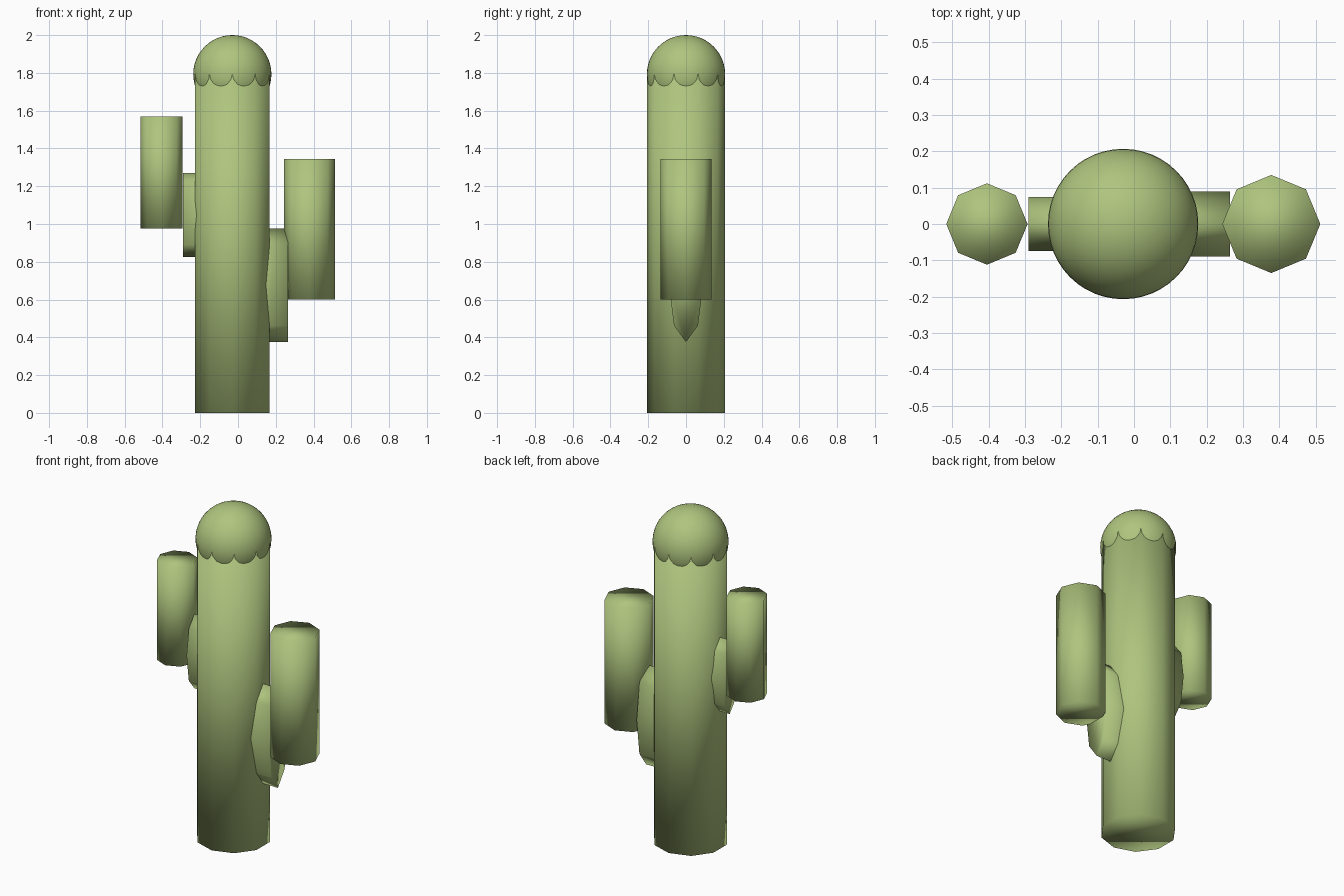
import bpy
import math

if "Cube" in bpy.data.objects:
    bpy.data.objects.remove(bpy.data.objects["Cube"], do_unlink=True)

# Single cactus colour
green = bpy.data.materials.new("cactus_green")
green.use_nodes = True
colour = (0.43, 0.56, 0.21, 1.0)
green.diffuse_color = colour
green.node_tree.nodes["Principled BSDF"].inputs["Base Color"].default_value = colour


def finish(name):
    """Name the active object, apply its scale, colour and smooth it."""
    obj = bpy.context.object
    obj.name = name
    bpy.ops.object.transform_apply(location=False, rotation=True, scale=True)
    obj.data.materials.append(green)
    bpy.ops.object.shade_smooth()
    return obj


def upright(name, x, radius, bottom, top, sides):
    """Vertical prism whose caps share the smoothing of its walls."""
    bpy.ops.mesh.primitive_cylinder_add(
        vertices=sides, radius=radius, depth=top - bottom,
        location=(x, 0, (top + bottom) / 2))
    return finish(name)


def connector(name, x_in, x_out, half_width, bottom, top):
    """Sideways prism, stretched upwards, joining an arm to the trunk."""
    bpy.ops.mesh.primitive_cylinder_add(
        vertices=8, radius=1, depth=abs(x_out - x_in),
        location=((x_in + x_out) / 2, 0, (top + bottom) / 2),
        rotation=(0, math.pi / 2, 0))
    bpy.context.object.scale = ((top - bottom) / 2, half_width, 1)
    return finish(name)


TRUNK_X = -0.03
DOME_Z = 1.793

# Trunk and the dome that overlaps its top
upright("trunk", TRUNK_X, 0.207, 0, DOME_Z, 10)
bpy.ops.mesh.primitive_uv_sphere_add(
    segments=48, ring_count=24, radius=0.207, location=(TRUNK_X, 0, DOME_Z))
finish("trunk_dome")

# Left arm (+x), lower and thicker
connector("left_arm_connector", TRUNK_X, 0.265, 0.09, 0.375, 0.975)
upright("left_arm", 0.378, 0.135, 0.60, 1.345, 8)

# Right arm (-x), higher and thinner
connector("right_arm_connector", TRUNK_X, -0.29, 0.074, 0.825, 1.27)
upright("right_arm", -0.405, 0.112, 0.975, 1.57, 8)
